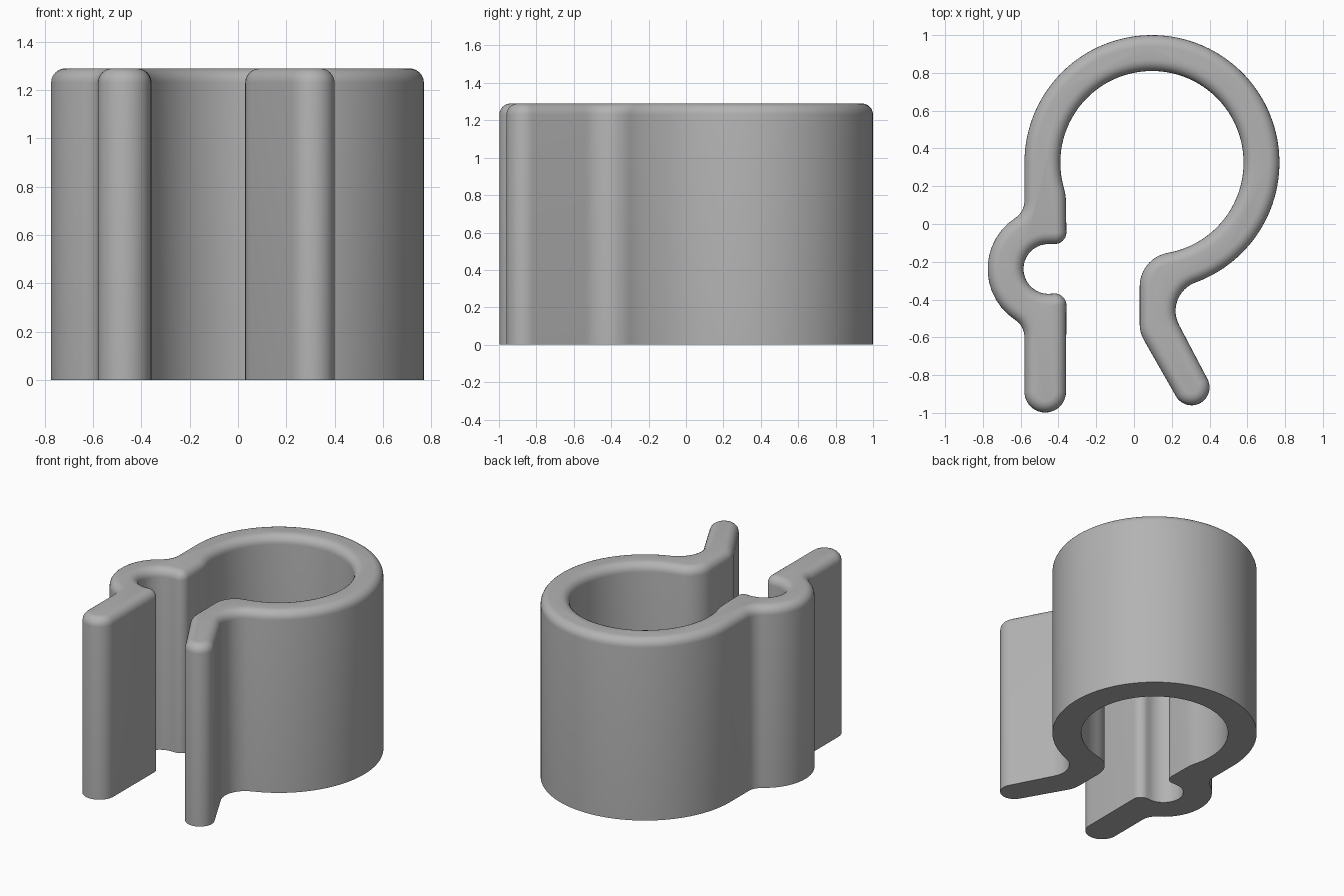
import bpy, bmesh
from math import radians, sin, cos, pi, ceil

cube = bpy.data.objects.get("Cube")
if cube:
    bpy.data.objects.remove(cube, do_unlink=True)

HEIGHT, ROUND, STEPS = 1.29, 0.06, 6


def arc(cx, cy, r, start, end):
    """Points with outward normals; clockwise arcs are hollow."""
    n = max(4, ceil(abs(end - start) / (3 if r > 0.4 else 9)))
    side = 1 if end > start else -1
    out = []
    for i in range(n + 1):
        a = radians(start + (end - start) * i / n)
        out.append((cx + r * cos(a), cy + r * sin(a), side * cos(a), side * sin(a)))
    return out


# Clip outline, counter-clockwise: tangent arcs joined by straight runs
ring = (0.095, 0.325)
pocket = (-0.453, -0.238)
outline = (
    arc(0.305, -0.865, 0.095, 210, 390)       # flared arm tip
    + arc(0.38, -0.46, 0.16, 210, 110)        # flared arm bend
    + arc(*ring, 0.675, -70, 180)             # ring outside
    + arc(-0.69, 0.123, 0.11, 0, -56.7)
    + arc(*pocket, 0.322, 123.3, 236.7)       # pocket outside
    + arc(-0.69, -0.599, 0.11, 56.7, 0)
    + arc(-0.47, -0.888, 0.11, 180, 360)      # straight arm tip
    + arc(-0.42, -0.43, 0.062, 0, 90)
    + arc(*pocket, 0.132, 270, 90)            # pocket inside
    + arc(-0.42, -0.044, 0.062, 270, 360)
    + arc(-0.66, 0.11, 0.3, 0, 15.9)
    + arc(*ring, 0.485, 195.9, -80)           # ring inside
    + arc(0.21, -0.33, 0.18, 100, 180)        # neck
    + arc(0.20, -0.53, 0.17, 180, 210)
)

# Straight walls, then a rounded top rim
levels = [(0, 0)]
for i in range(STEPS + 1):
    a = pi / 2 * i / STEPS
    levels.append((ROUND * (1 - cos(a)), HEIGHT - ROUND * (1 - sin(a))))

bm = bmesh.new()
loops = [[bm.verts.new((x - nx * d, y - ny * d, z)) for x, y, nx, ny in outline]
         for d, z in levels]
count = len(outline)
for low, high in zip(loops, loops[1:]):
    for i in range(count):
        j = (i + 1) % count
        bm.faces.new((low[i], low[j], high[j], high[i]))
bm.faces.new(loops[-1])
bm.faces.new(loops[0][::-1])
bmesh.ops.remove_doubles(bm, verts=bm.verts, dist=0.0005)

mesh = bpy.data.meshes.new("spring_clip")
bm.to_mesh(mesh)
bm.free()
clip = bpy.data.objects.new("spring_clip", mesh)
bpy.context.collection.objects.link(clip)

grey = bpy.data.materials.new("plain_grey")
grey.use_nodes = True
colour = (0.45, 0.45, 0.45, 1)
grey.diffuse_color = colour
grey.node_tree.nodes["Principled BSDF"].inputs["Base Color"].default_value = colour
mesh.materials.append(grey)

bpy.ops.object.select_all(action="DESELECT")
clip.select_set(True)
bpy.context.view_layer.objects.active = clip
bpy.ops.object.shade_smooth_by_angle(angle=radians(35))
